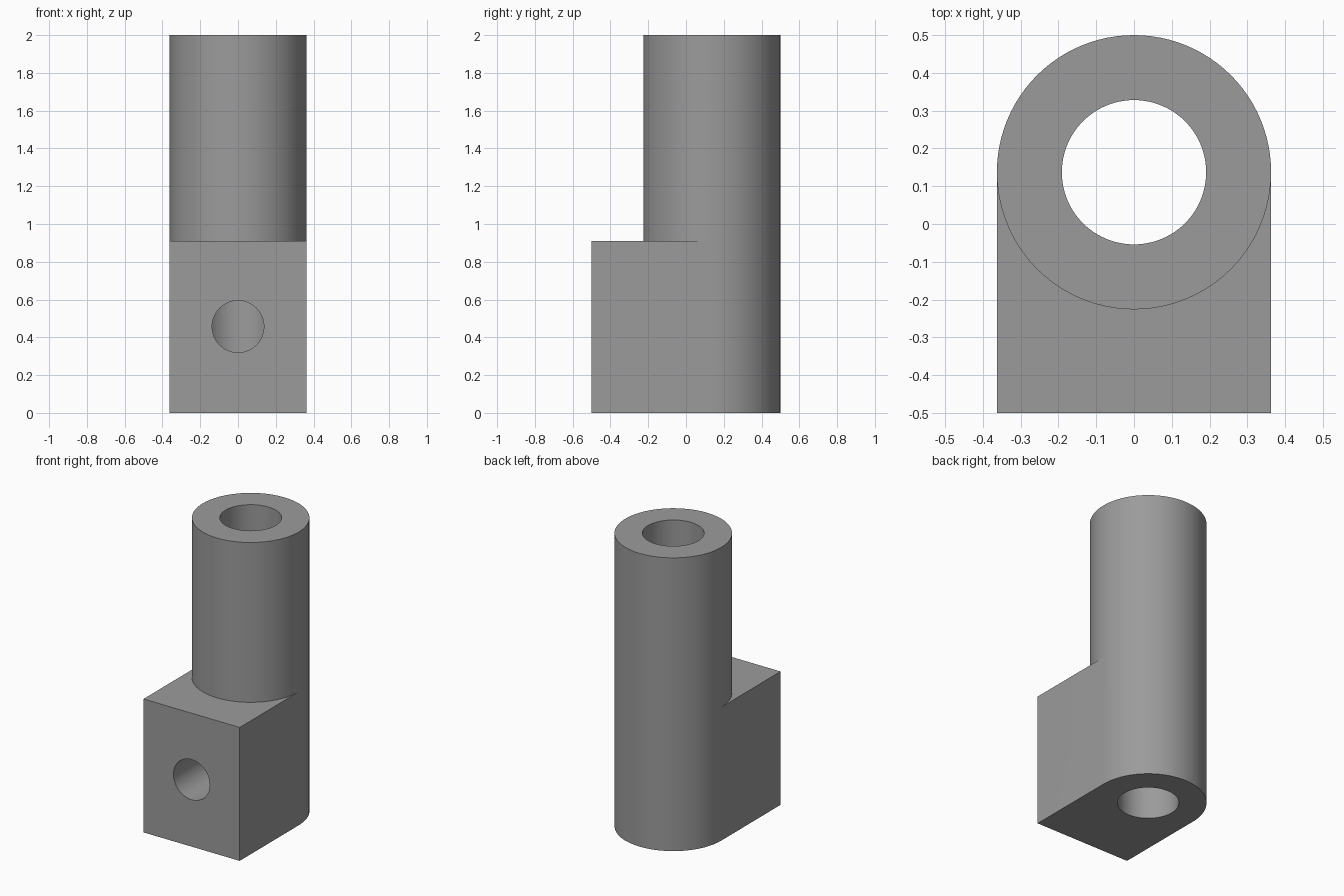
import bpy
import bmesh
import math

if "Cube" in bpy.data.objects:
    bpy.data.objects.remove(bpy.data.objects["Cube"])

R, BORE_R, HOLE_R = 0.363, 0.191, 0.137   # tube, bore and side hole radii
CY = 0.137                                # y of the tube axis
FRONT, LEDGE, TOP = -0.5, 0.91, 2.0
HOLE_Z = 0.457
N = 48                                    # segments per half circle

grey = bpy.data.materials.new("grey")
grey.diffuse_color = (0.33, 0.33, 0.33, 1)
grey.use_nodes = True
grey.node_tree.nodes["Principled BSDF"].inputs["Base Color"].default_value = grey.diffuse_color


def arc(bm, start, z):
    """Half circle of vertices, both ends included."""
    return [bm.verts.new((R * math.cos(start + math.pi * i / N),
                          CY + R * math.sin(start + math.pi * i / N), z))
            for i in range(N + 1)]


def wall(bm, low, high):
    for i in range(len(low) - 1):
        bm.faces.new((low[i], low[i + 1], high[i + 1], high[i]))


def cutter(name, radius, depth, location, rotation=(0, 0, 0)):
    bpy.ops.mesh.primitive_cylinder_add(vertices=2 * N, radius=radius, depth=depth,
                                        location=location, rotation=rotation)
    ob = bpy.context.object
    ob.name = name
    ob.hide_render = True
    return ob


# Round tube standing in a square-fronted block that ends at the ledge
bm = bmesh.new()
back = [arc(bm, 0, z) for z in (0, LEDGE, TOP)]
front = []
for ring in back[1:]:
    z = ring[0].co.z
    inner = [bm.verts.new((R * math.cos(math.pi + math.pi * i / N),
                           CY + R * math.sin(math.pi + math.pi * i / N), z))
             for i in range(1, N)]
    front.append([ring[-1]] + inner + [ring[0]])
wall(bm, back[0], back[1])
wall(bm, back[1], back[2])
wall(bm, front[0], front[1])
corners = [[bm.verts.new((x, FRONT, z)) for x in (-R, R)] for z in (0, LEDGE)]
wall(bm, [back[0][-1]] + corners[0] + [back[0][0]],
     [back[1][-1]] + corners[1] + [back[1][0]])
bm.faces.new(corners[1] + front[0][::-1])              # ledge
bm.faces.new(back[2] + front[1][1:-1])                 # tube top
bm.faces.new((back[0] + corners[0])[::-1])             # underside
bmesh.ops.recalc_face_normals(bm, faces=bm.faces)
mesh = bpy.data.meshes.new("tube_bracket")
bm.to_mesh(mesh)
bm.free()
body = bpy.data.objects.new("tube_bracket", mesh)
bpy.context.collection.objects.link(body)
mesh.materials.append(grey)

# Vertical bore right through, and a front hole that opens into the bore
cutters = [cutter("bore_cutter", BORE_R, 3, (0, CY, 1)),
           cutter("front_hole_cutter", HOLE_R, 0.8, (0, CY - 0.4, HOLE_Z),
                  (math.pi / 2, 0, 0))]
bpy.ops.object.select_all(action='DESELECT')
body.select_set(True)
bpy.context.view_layer.objects.active = body
for c in cutters:
    mod = body.modifiers.new(c.name, 'BOOLEAN')
    mod.operation = 'DIFFERENCE'
    mod.solver = 'EXACT'
    mod.object = c
    bpy.ops.object.modifier_apply(modifier=mod.name)
    bpy.data.objects.remove(c)

# Every face grey, smooth on the round walls
mesh = body.data
mesh.materials.clear()
mesh.materials.append(grey)
for p in mesh.polygons:
    p.material_index = 0
bpy.ops.object.shade_smooth_by_angle(angle=math.radians(30))
